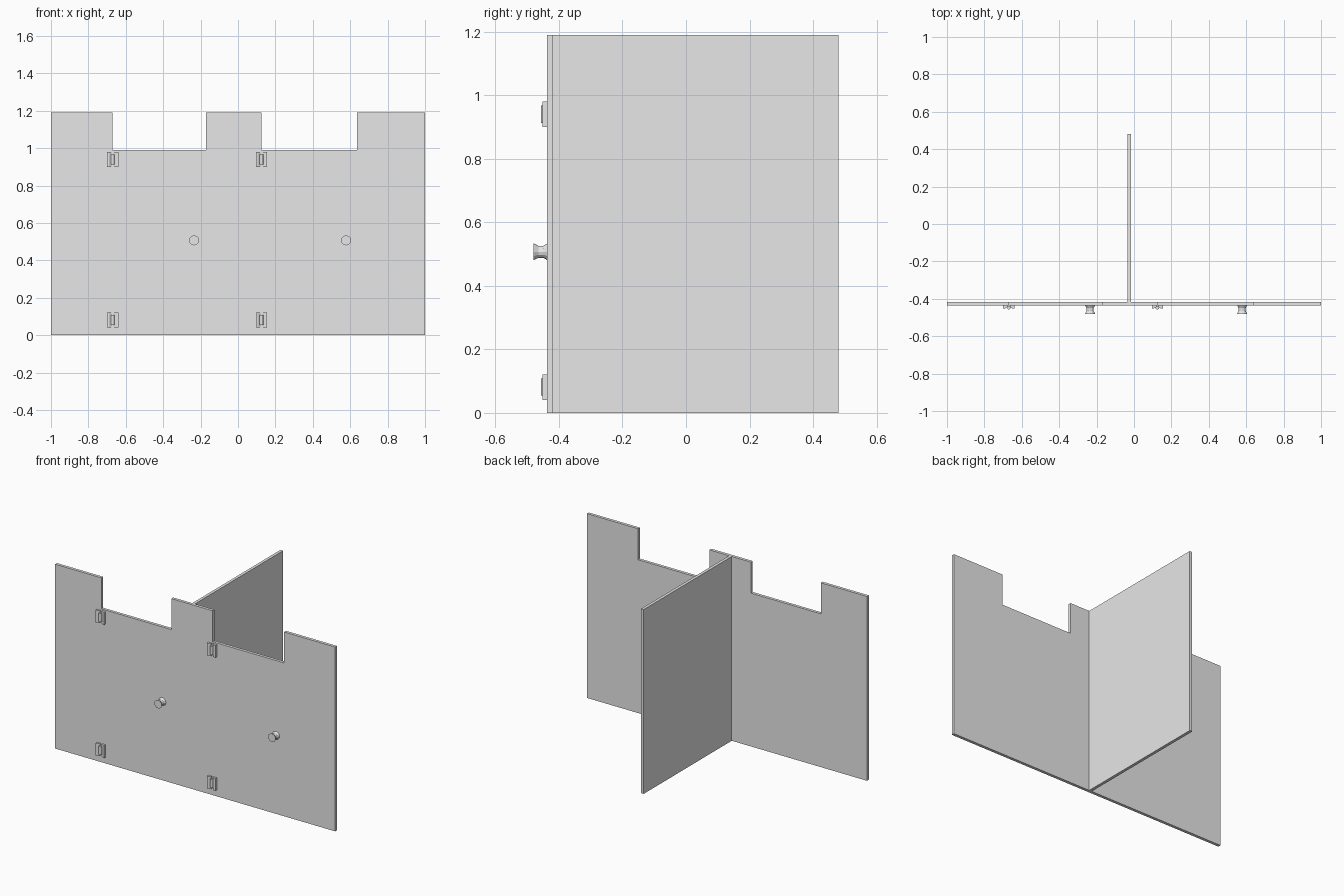
import bpy, bmesh, math
from mathutils import Matrix

cube = bpy.data.objects.get("Cube")
if cube:
    bpy.data.objects.remove(cube, do_unlink=True)

grey = bpy.data.materials.new("light_grey")
grey.use_nodes = True
colour = (0.8, 0.8, 0.8, 1)
grey.diffuse_color = colour
grey.node_tree.nodes["Principled BSDF"].inputs["Base Color"].default_value = colour

FRONT, BACK = -0.437, -0.418   # faces of the front panel


def add_object(name, bm):
    bmesh.ops.recalc_face_normals(bm, faces=bm.faces)
    mesh = bpy.data.meshes.new(name)
    bm.to_mesh(mesh)
    bm.free()
    mesh.materials.append(grey)
    obj = bpy.data.objects.new(name, mesh)
    bpy.context.collection.objects.link(obj)
    return obj


def prism(name, points, depth):
    """Extrude a closed outline of 3D points along depth."""
    bm = bmesh.new()
    face = bm.faces.new([bm.verts.new(p) for p in points])
    extruded = bmesh.ops.extrude_face_region(bm, geom=[face], use_keep_orig=True)
    verts = [v for v in extruded["geom"] if isinstance(v, bmesh.types.BMVert)]
    bmesh.ops.translate(bm, verts=verts, vec=depth)
    return add_object(name, bm)


# Front panel with two notches in its top edge
top, notch = 1.19, 0.99
outline = [(-1, 0), (1, 0), (1, top), (0.635, top), (0.635, notch), (0.125, notch),
           (0.125, top), (-0.17, top), (-0.17, notch), (-0.67, notch), (-0.67, top), (-1, top)]
prism("front_panel", [(x, FRONT, z) for x, z in outline], (0, BACK - FRONT, 0))

# Upright divider behind the panel
prism("rear_divider", [(-0.034, BACK, 0), (-0.015, BACK, 0), (-0.015, 0.48, 0), (-0.034, 0.48, 0)],
      (0, 0, top))


# Hinges: two flared leaves and a short pin
def hinge(name, x, z):
    for side, label in ((-1, "right"), (1, "left")):
        leaf = [(0.006, 0), (0.03, 0), (0.03, 0.015), (0.02, 0.015), (0.006, 0.007)]
        prism(f"{name}_{label}_leaf", [(x + side * u, FRONT - v, z - 0.04) for u, v in leaf],
              (0, 0, 0.08))
    bm = bmesh.new()
    bmesh.ops.create_cone(bm, cap_ends=True, segments=12, radius1=0.01, radius2=0.01,
                          depth=0.054, matrix=Matrix.Translation((x, FRONT - 0.01, z)))
    add_object(name + "_pin", bm)


# Knobs: waisted spools turned around the y axis
def knob(name, x, z, sides=12):
    bm = bmesh.new()
    rings = []
    for out, radius in ((0, 0.026), (0.012, 0.019), (0.028, 0.019), (0.043, 0.027)):
        angles = [2 * math.pi * i / sides for i in range(sides)]
        rings.append([bm.verts.new((x + radius * math.cos(a), FRONT - out, z + radius * math.sin(a)))
                      for a in angles])
    for low, high in zip(rings, rings[1:]):
        for i in range(sides):
            j = (i + 1) % sides
            bm.faces.new((low[i], low[j], high[j], high[i]))
    bm.faces.new(rings[0])
    bm.faces.new(rings[-1])
    add_object(name, bm)


for label, hinge_x, knob_x in (("right", -0.67, -0.235), ("left", 0.125, 0.578)):
    hinge(label + "_upper_hinge", hinge_x, 0.94)
    hinge(label + "_lower_hinge", hinge_x, 0.081)
    knob(label + "_knob", knob_x, 0.507)
